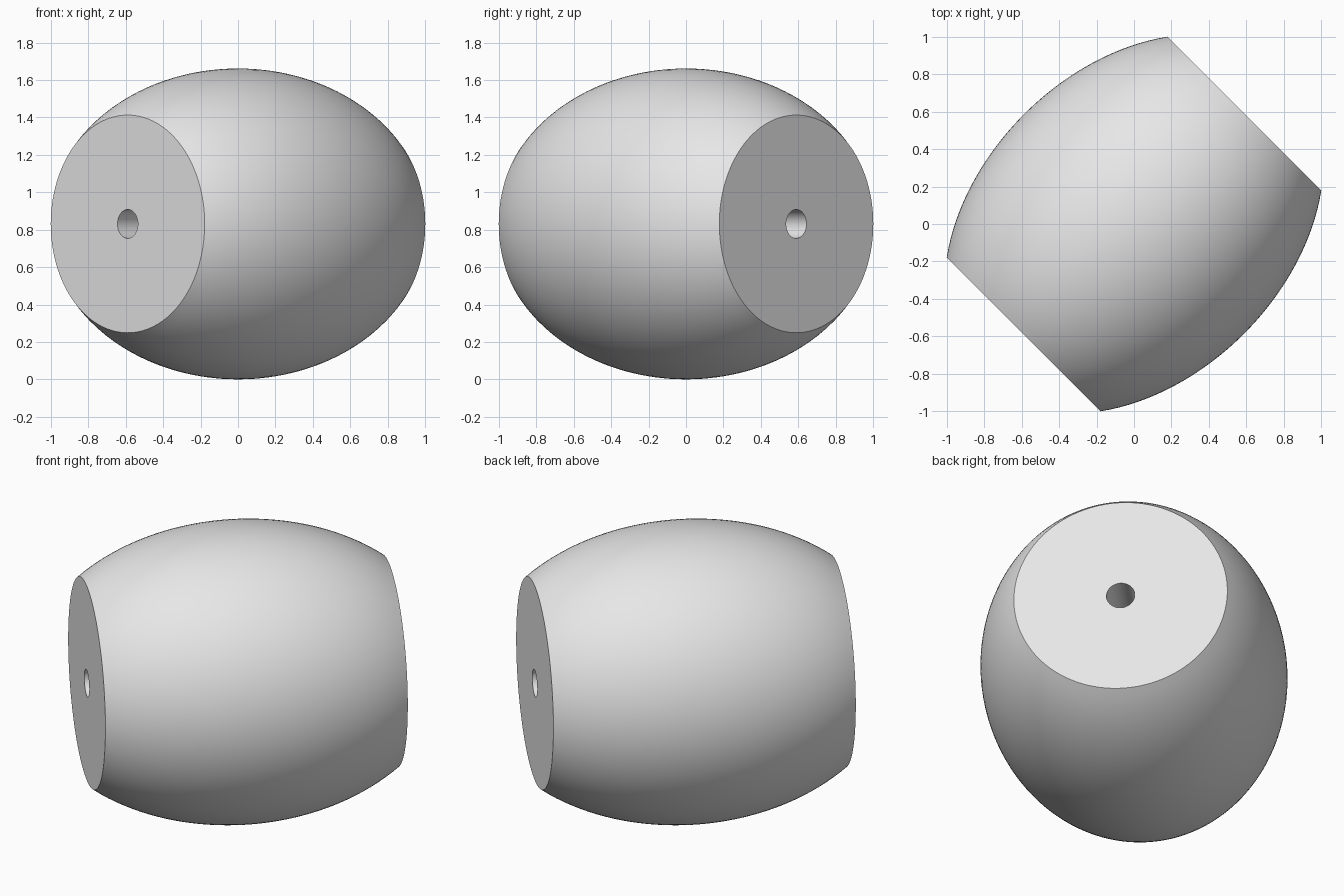
import bpy
import bmesh
from math import sqrt, pi, sin, cos, radians
from mathutils import Matrix

cube = bpy.data.objects.get("Cube")
if cube:
    bpy.data.objects.remove(cube, do_unlink=True)

HALF_LENGTH = 0.834
BELLY_RADIUS = 0.831
END_RADIUS = 0.582
BORE_RADIUS = 0.077
SEGMENTS = 128
STEPS = 40

# Material
grey = bpy.data.materials.new("light grey")
grey.use_nodes = True
colour = (0.8, 0.8, 0.8, 1)
grey.diffuse_color = colour
grey.node_tree.nodes["Principled BSDF"].inputs["Base Color"].default_value = colour

# Profile: elliptical belly between two flat ends, closed by a through bore
semi_axis = HALF_LENGTH / sqrt(1 - (END_RADIUS / BELLY_RADIUS) ** 2)
profile = [(-HALF_LENGTH, BORE_RADIUS)]
for i in range(STEPS + 1):
    t = HALF_LENGTH * (2 * i / STEPS - 1)
    profile.append((t, BELLY_RADIUS * sqrt(1 - (t / semi_axis) ** 2)))
profile.append((HALF_LENGTH, BORE_RADIUS))

# Revolve the profile into a barrel
bm = bmesh.new()
rings = []
for t, r in profile:
    angles = [2 * pi * k / SEGMENTS for k in range(SEGMENTS)]
    rings.append([bm.verts.new((t, r * cos(a), r * sin(a))) for a in angles])
for i, ring in enumerate(rings):
    following = rings[(i + 1) % len(rings)]
    for k in range(SEGMENTS):
        n = (k + 1) % SEGMENTS
        bm.faces.new((ring[k], ring[n], following[n], following[k]))
bmesh.ops.recalc_face_normals(bm, faces=bm.faces)

# Lay it on the ground with its axis on the diagonal
bm.transform(Matrix.Translation((0, 0, BELLY_RADIUS)) @ Matrix.Rotation(pi / 4, 4, "Z"))

mesh = bpy.data.meshes.new("barrel_bead")
bm.to_mesh(mesh)
bm.free()
mesh.materials.append(grey)
bead = bpy.data.objects.new("barrel_bead", mesh)
bpy.context.collection.objects.link(bead)

# Smooth belly and bore, crisp rims
bpy.ops.object.select_all(action="DESELECT")
bead.select_set(True)
bpy.context.view_layer.objects.active = bead
bpy.ops.object.shade_smooth_by_angle(angle=radians(30))
